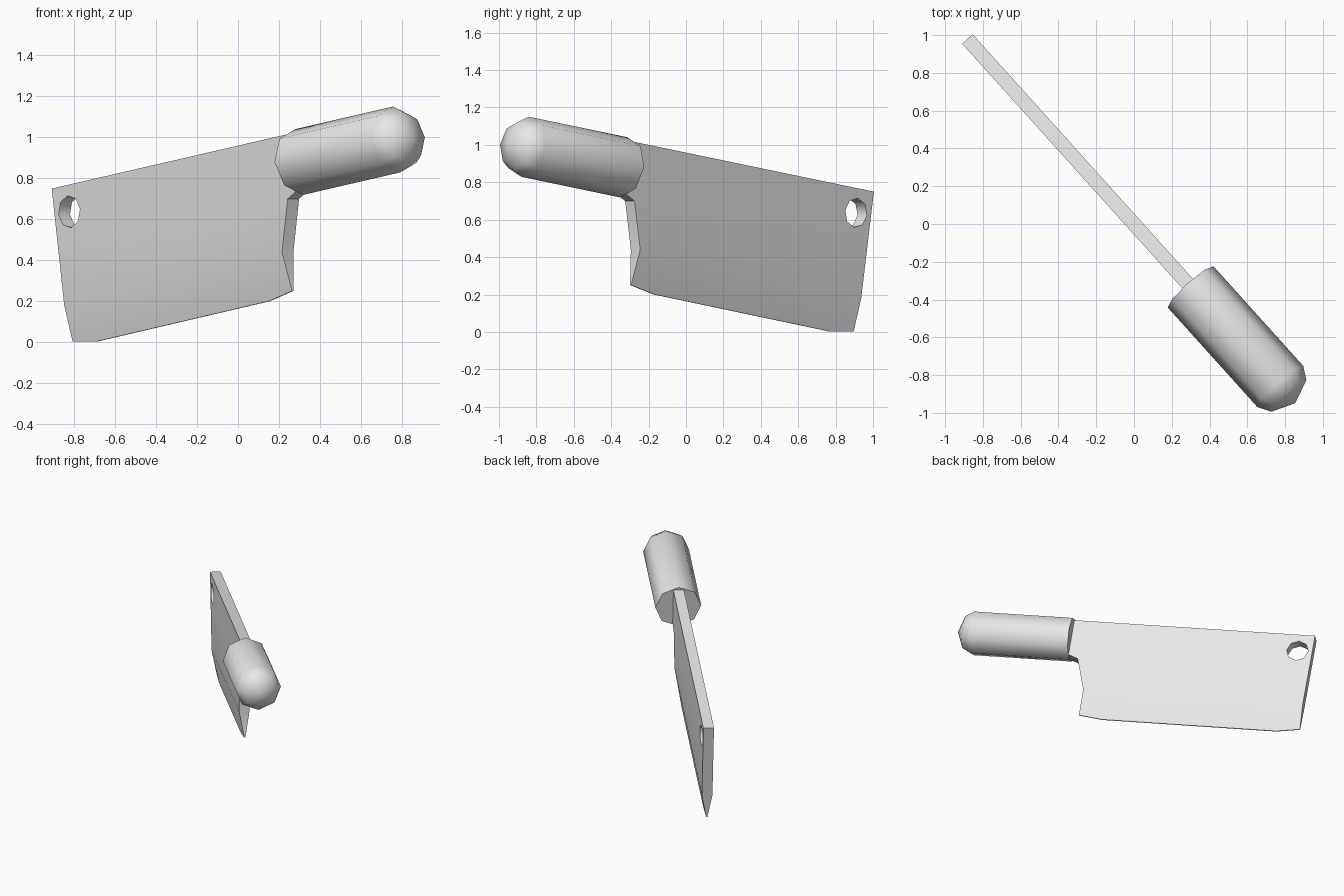
import bpy, bmesh, math
from mathutils import Matrix

cube = bpy.data.objects.get("Cube")
if cube:
    bpy.data.objects.remove(cube, do_unlink=True)

YAW = math.radians(-48)      # whole knife turned about the vertical
TILT = math.radians(-8.8)    # handle and hole follow the raised spine
HALF = 0.0375                # half thickness of the blade
THIN = 0.004                 # half thickness of the cutting edge

steel = bpy.data.materials.new("light_grey")
steel.use_nodes = True
colour = (0.8, 0.8, 0.8, 1)
steel.diffuse_color = colour
steel.node_tree.nodes["Principled BSDF"].inputs["Base Color"].default_value = colour


def make_object(name, bm):
    bmesh.ops.recalc_face_normals(bm, faces=bm.faces)
    mesh = bpy.data.meshes.new(name)
    bm.to_mesh(mesh)
    bm.free()
    mesh.materials.append(steel)
    obj = bpy.data.objects.new(name, mesh)
    bpy.context.collection.objects.link(obj)
    obj.rotation_euler.z = YAW
    return obj


def select_only(obj):
    bpy.ops.object.select_all(action='DESELECT')
    obj.select_set(True)
    bpy.context.view_layer.objects.active = obj


# Blade: full-thickness body above, wedge down to the cutting edge below
body = [(0.363, 0.44), (0.404, 0.70), (0.49, 0.75), (0.47, 0.93),
        (0.445, 1.022), (-1.318, 0.75), (-1.227, 0.18)]
edge = [(-1.203, 0.003), (-1.03, 0.003), (0.23, 0.2), (0.399, 0.25)]
bm = bmesh.new()
sides = []
for sign in (-1, 1):
    upper = [bm.verts.new((s, sign * HALF, z)) for s, z in body]
    lower = [bm.verts.new((s, sign * THIN, z)) for s, z in edge]
    bm.faces.new(upper)
    bm.faces.new([upper[-1]] + lower + [upper[0]])
    sides.append(upper + lower)
near, far = sides
for i in range(len(near)):
    j = (i + 1) % len(near)
    bm.faces.new((near[i], near[j], far[j], far[i]))
blade = make_object("blade", bm)

# Eight-sided hanging hole cut through the blade
bm = bmesh.new()
place = (Matrix.Translation((-1.19, 0, 0.637)) @ Matrix.Rotation(TILT, 4, 'Y')
         @ Matrix.Rotation(math.pi / 2, 4, 'X'))
bmesh.ops.create_cone(bm, cap_ends=True, segments=8, radius1=0.079,
                      radius2=0.079, depth=0.4, matrix=place)
cutter = make_object("hole_cutter", bm)
cutter.hide_render = True
cut = blade.modifiers.new("hanging_hole", 'BOOLEAN')
cut.operation = 'DIFFERENCE'
cut.solver = 'EXACT'
cut.object = cutter
select_only(blade)
bpy.ops.object.modifier_apply(modifier=cut.name)
bpy.data.objects.remove(cutter, do_unlink=True)

# Handle: eight-sided lathe with a rounded butt
profile = [(0, 0), (0, 0.163), (0.718, 0.163), (0.786, 0.125), (0.838, 0)]
bm = bmesh.new()
points = [bm.verts.new((a, 0, r)) for a, r in profile]
lines = [bm.edges.new(pair) for pair in zip(points, points[1:])]
bmesh.ops.spin(bm, geom=points + lines, cent=(0, 0, 0), axis=(1, 0, 0),
               angle=math.tau, steps=8)
bmesh.ops.remove_doubles(bm, verts=bm.verts, dist=0.001)
bm.transform(Matrix.Translation((0.448, 0, 0.88)) @ Matrix.Rotation(TILT, 4, 'Y'))
handle = make_object("handle", bm)

# Soft facets with crisp corners
for obj in (blade, handle):
    select_only(obj)
    bpy.ops.object.shade_smooth_by_angle(angle=math.radians(50))
